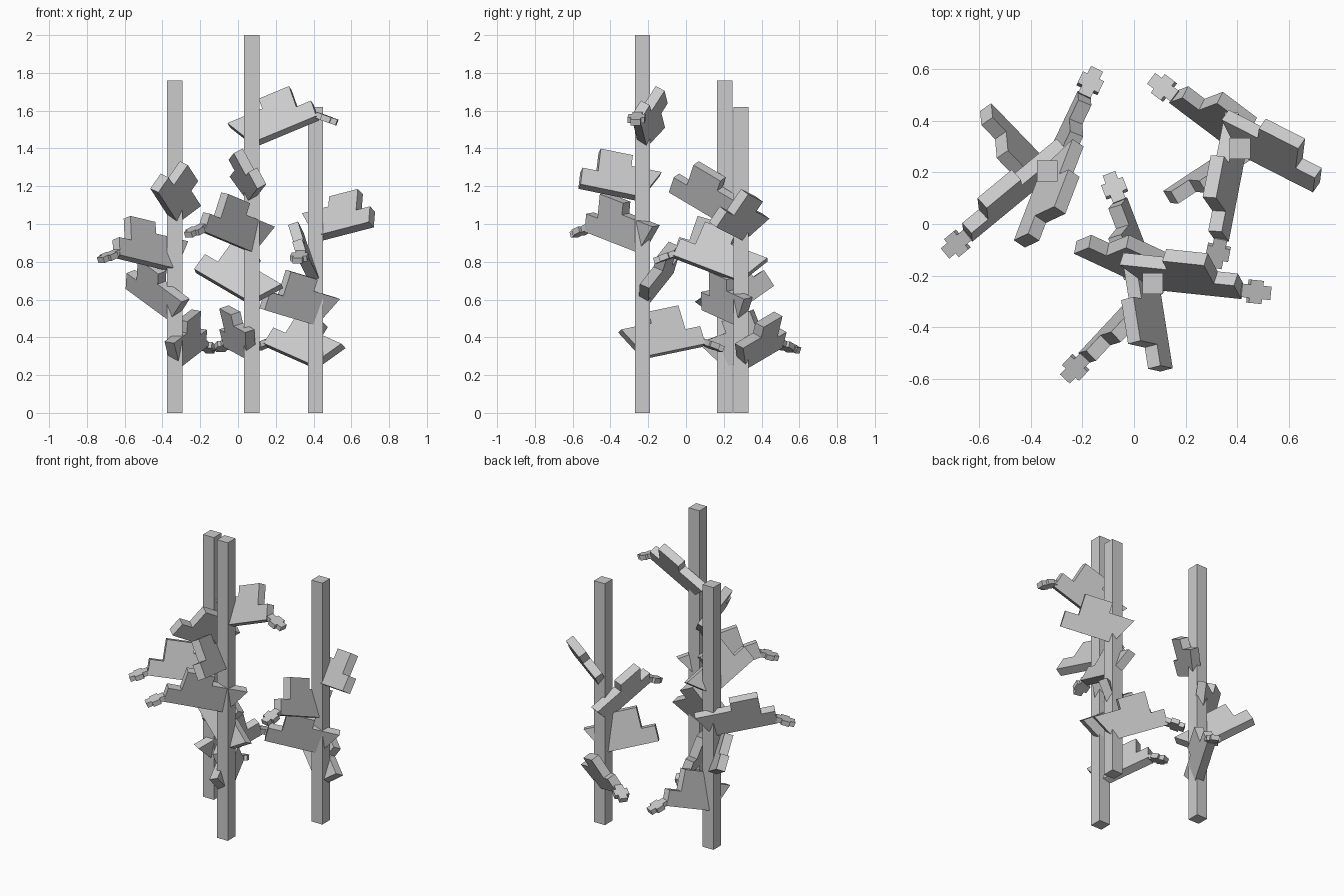
import bpy, bmesh
from math import radians
from mathutils import Matrix, Vector

if "Cube" in bpy.data.objects:
    bpy.data.objects.remove(bpy.data.objects["Cube"])

T = 0.055   # leaf thickness


def prism(name, pts, axis, depth, mat):
    """Extrude a closed outline symmetrically along the given local axis."""
    bm = bmesh.new()
    face = bm.faces.new([bm.verts.new(Vector(p) - axis * depth / 2) for p in pts])
    top = bmesh.ops.extrude_face_region(bm, geom=[face])
    moved = [g for g in top["geom"] if isinstance(g, bmesh.types.BMVert)]
    bmesh.ops.translate(bm, vec=axis * depth, verts=moved)
    bmesh.ops.recalc_face_normals(bm, faces=bm.faces)
    me = bpy.data.meshes.new(name)
    bm.to_mesh(me)
    bm.free()
    ob = bpy.data.objects.new(name, me)
    ob.matrix_world = mat
    bpy.context.collection.objects.link(ob)
    return ob


def rot(deg, axis):
    return Matrix.Rotation(radians(deg), 4, axis)


def leaf(post, z, az, pitch, lean, length, bud):
    x, y = posts[post][:2]
    mat = Matrix.Translation((x, y, z)) @ rot(az, 'Z') @ rot(-pitch, 'Y') @ rot(-lean, 'X')
    L = length
    # stepped plate with a slanted root that pokes through the post
    outline = [(0.01, 0), (L, 0), (L, 0.10), (L - 0.085, 0.10), (L - 0.085, 0.235),
               (L - 0.26, 0.235), (L - 0.26, 0.17), (-0.08, 0.17)]
    prism("leaf", [(u, 0, v) for u, v in outline], Vector((0, 1, 0)), T, mat)
    if bud:
        # small plus-shaped bud drooping from the leaf tip
        a, b, h = 0.06, 0.045, 0.026
        plus = [(-a, -h), (-h, -h), (-h, -b), (h, -b), (h, -h), (a, -h),
                (a, h), (h, h), (h, b), (-h, b), (-h, h), (-a, h)]
        tip = mat @ Vector((L, 0, 0.02))
        bmat = Matrix.Translation(tip) @ rot(az, 'Z') @ rot(20, 'Y') @ Matrix.Translation((0.055, 0, 0))
        prism("leaf_bud", [(u, v, 0) for u, v in plus], Vector((0, 0, 1)), 0.032, bmat)


# posts: x, y, height
posts = {"A": (0.073, -0.23, 2.0), "B": (-0.335, 0.205, 1.76), "C": (0.41, 0.292, 1.62)}
for px, py, ht in posts.values():
    s = 0.04
    prism("post", [(-s, -s, 0), (s, -s, 0), (s, s, 0), (-s, s, 0)], Vector((0, 0, 1)), ht,
          Matrix.Translation((px, py, ht / 2)))

# leaves: post, height, heading, pitch, sideways lean, length, has bud
for spec in [
    ("A", 0.85, 227, 16, 9, 0.41, True),
    ("A", 1.13, 279, 11.5, -27, 0.345, False),
    ("A", 0.575, 155, 28, -27, 0.375, False),
    ("A", 1.415, -6, 22.5, 29, 0.38, True),
    ("A", 0.29, 111, 11, 18, 0.355, True),
    ("B", 0.755, 219.5, 10.5, -16, 0.405, True),
    ("B", 0.24, 64.5, 18.5, -10, 0.35, True),
    ("B", 0.49, 134, 27, 20, 0.385, False),
    ("B", 1.01, 249, 29, 25, 0.345, False),
    ("C", 0.24, 143, 19.5, -28, 0.35, True),
    ("C", 0.92, -27, 13, 32, 0.34, False),
    ("C", 0.69, 259, 20.5, -20, 0.39, True),
    ("C", 0.465, 213.5, 14, 11, 0.35, False),
]:
    leaf(*spec)
